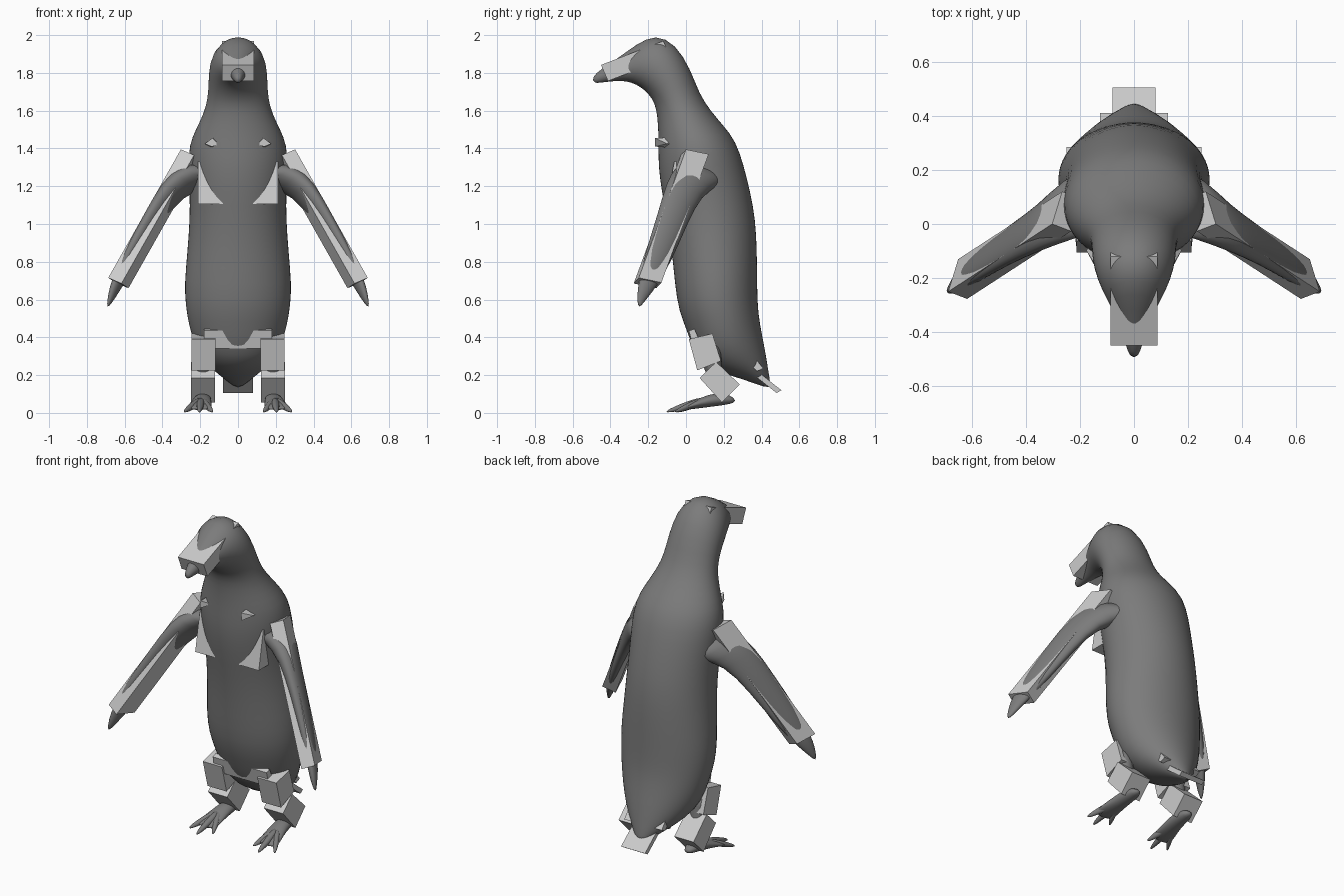
import bpy, bmesh, math
from mathutils import Vector as V


def material(name, g):
    m = bpy.data.materials.new(name)
    m.diffuse_color = (g, g, g, 1)
    return m


DARK = material("dark grey", 0.2)
LIGHT = material("light grey", 0.6)


def finish(name, bm, mat, smooth):
    bmesh.ops.recalc_face_normals(bm, faces=bm.faces)
    me = bpy.data.meshes.new(name)
    bm.to_mesh(me)
    bm.free()
    me.materials.append(mat)
    for p in me.polygons:
        p.use_smooth = smooth
    ob = bpy.data.objects.new(name, me)
    bpy.context.collection.objects.link(ob)
    return ob


def loft(name, rings, n=24, subdiv=1):
    """Smooth skin over elliptical rings given as (centre, axis, axis)."""
    bm = bmesh.new()
    loops = []
    for c, u, v in rings:
        loops.append([bm.verts.new(V(c) + V(u) * math.cos(2 * math.pi * i / n)
                                   + V(v) * math.sin(2 * math.pi * i / n)) for i in range(n)])
    for a, b in zip(loops, loops[1:]):
        for i in range(n):
            j = (i + 1) % n
            bm.faces.new((a[i], a[j], b[j], b[i]))
    bm.faces.new(loops[0])
    bm.faces.new(loops[-1])
    ob = finish(name, bm, DARK, True)
    if subdiv:
        mod = ob.modifiers.new("smooth", "SUBSURF")
        mod.levels = mod.render_levels = subdiv
    return ob


def hull_box(name, a, b):
    """Box between two matching four-cornered ends."""
    bm = bmesh.new()
    p = [bm.verts.new(q) for q in a]
    q = [bm.verts.new(r) for r in b]
    bm.faces.new(p)
    bm.faces.new(q)
    for i in range(4):
        j = (i + 1) % 4
        bm.faces.new((p[i], p[j], q[j], q[i]))
    return finish(name, bm, LIGHT, False)


def side_box(name, x0, x1, quad):
    """Side outline in (y, z) extruded across x."""
    return hull_box(name, [(x0, y, z) for y, z in quad], [(x1, y, z) for y, z in quad])


# Body, head and beak: front y, front z, back y, back z, half width
PROFILE = [
    (.43, .13, .45, .14, .015), (.30, .18, .435, .23, .10), (.15, .22, .42, .33, .18),
    (.05, .30, .40, .43, .235), (.01, .42, .385, .52, .262), (-.04, .54, .38, .60, .28),
    (-.06, .68, .378, .70, .285), (-.075, .85, .377, .85, .27), (-.10, 1.02, .37, 1.02, .257),
    (-.13, 1.17, .342, 1.17, .257), (-.147, 1.30, .307, 1.31, .265), (-.147, 1.40, .265, 1.44, .26),
    (-.147, 1.48, .20, 1.52, .225), (-.152, 1.57, .13, 1.60, .182), (-.165, 1.64, .07, 1.69, .16),
    (-.20, 1.69, .025, 1.82, .157), (-.24, 1.725, -.055, 1.955, .152), (-.29, 1.75, -.16, 2.005, .125),
    (-.34, 1.758, -.26, 1.955, .085), (-.40, 1.755, -.37, 1.87, .05), (-.45, 1.748, -.445, 1.825, .031),
    (-.488, 1.745, -.50, 1.775, .014)]
loft("body", [((0, (a + c) / 2, (b + d) / 2), (w, 0, 0), (0, (c - a) / 2, (d - b) / 2))
              for a, b, c, d, w in PROFILE], 28)

# Box on the bill
side_box("head_box", -.086, .086, [(-.45, 1.842), (-.413, 1.757), (-.083, 1.884), (-.12, 1.969)])
# Hip bar and tail plates
side_box("hip_bar", -.18, .18, [(.015, .435), (.045, .445), (.085, .35), (.04, .34)])
side_box("rump_plate", -.125, .125, [(.35, .31), (.41, .235), (.375, .22), (.32, .28)])
side_box("tail_plate", -.08, .08, [(.36, .235), (.505, .12), (.48, .105), (.34, .215)])

ALONG = V((.469, -.305, -.829))
for side, s in (("right", 1), ("left", -1)):
    def m(v):
        return V((v[0] * s, v[1], v[2]))

    # Flipper skin: centre, half chord, half thickness
    chord, thick = V((-.27, .87, -.33)).normalized(), V((.87, .33, .37)).normalized()
    wing = [((.13, .10, 1.27), .15, .10), ((.24, .06, 1.25), .135, .085),
            ((.345, -.01, 1.19), .105, .055), ((.45, -.07, 1.03), .088, .043),
            ((.565, -.145, .83), .078, .037), ((.64, -.20, .69), .054, .03),
            ((.672, -.235, .61), .028, .018), ((.69, -.248, .562), .006, .005)]
    loft(side + "_flipper", [(m(c), m(chord * a), m(thick * b)) for c, a, b in wing], 16)

    # Slab along the flipper
    end = [V(p) for p in ((.617, -.277, .685), (.687, -.25, .715), (.65, -.13, .69), (.58, -.157, .66))]
    hull_box(side + "_flipper_box", [m(p) for p in end], [m(p - ALONG * .82) for p in end])

    # Chest block and small collar wedge
    side_box(side + "_chest_block", .08 * s, .212 * s, [(-.105, 1.105), (-.062, 1.33), (.08, 1.33), (.08, 1.105)])
    hull_box(side + "_collar_block",
             [m(p) for p in ((.10, -.10, 1.42), (.135, -.165, 1.455), (.175, -.10, 1.425), (.14, -.165, 1.41))],
             [m(p) for p in ((.10, -.03, 1.42), (.13, -.03, 1.46), (.17, -.03, 1.43), (.14, -.03, 1.40))])

    # Leg boxes
    side_box(side + "_upper_leg_box", .118 * s, .245 * s, [(.015, .39), (.14, .42), (.185, .275), (.06, .225)])
    side_box(side + "_lower_leg_box", .122 * s, .25 * s, [(.16, .27), (.285, .15), (.19, .055), (.072, .185)])

    # Shin and webbed foot
    loft(side + "_shin", [(m((.185, y, z)), m((r, 0, 0)), (0, r, 0)) for y, z, r in
                          ((.13, .38, .07), (.13, .25, .05), (.18, .14, .04), (.19, .07, .04))], 12)
    foot = [(.185, .262, .065, .02, .012), (.185, .20, .075, .045, .035), (.19, .12, .065, .05, .035),
            (.20, .04, .042, .062, .022), (.207, -.03, .02, .07, .008)]
    loft(side + "_foot", [(m((x, y, z)), m((w, 0, 0)), (0, 0, h)) for x, y, z, w, h in foot], 14)
    for i, tip in enumerate(((.135, -.05, .006), (.205, -.105, .006), (.285, -.06, .006))):
        a, b = V((.195, .10, .07)), V(tip)
        loft(f"{side}_toe_{i + 1}", [(m(a.lerp(b, t)), m((r, 0, 0)), (0, 0, r)) for t, r in
                                     ((0, .022), (.45, .022), (.8, .015), (1, .005))], 10)
